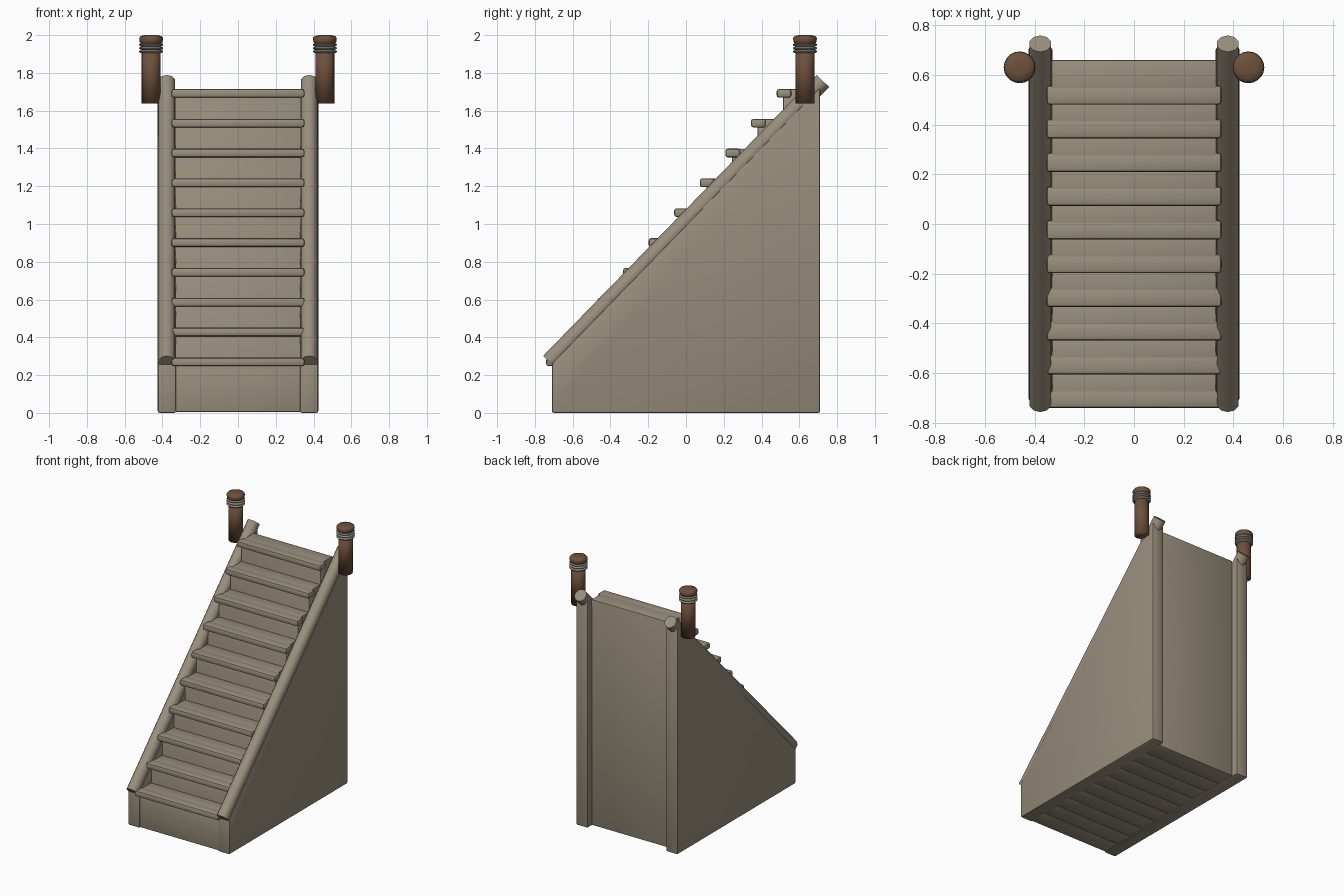
import bpy, bmesh, math
from mathutils import Vector

cube = bpy.data.objects.get("Cube")
if cube:
    bpy.data.objects.remove(cube, do_unlink=True)


def material(name, colour):
    m = bpy.data.materials.new(name)
    m.use_nodes = True
    m.diffuse_color = (*colour, 1)
    m.node_tree.nodes["Principled BSDF"].inputs["Base Color"].default_value = (*colour, 1)
    return m


STONE = material("weathered wood", (0.32, 0.275, 0.205))
BROWN = material("brown wood", (0.155, 0.08, 0.045))
ROPE = material("grey rope", (0.27, 0.255, 0.215))


def finish(name, bm, mat, bevel=0, angle=40):
    bmesh.ops.recalc_face_normals(bm, faces=bm.faces)
    if bevel:
        bmesh.ops.bevel(bm, geom=bm.edges[:], offset=bevel, segments=2,
                        affect='EDGES', profile=0.5)
    mesh = bpy.data.meshes.new(name)
    bm.to_mesh(mesh)
    bm.free()
    mesh.materials.append(mat)
    obj = bpy.data.objects.new(name, mesh)
    bpy.context.collection.objects.link(obj)
    bpy.ops.object.select_all(action='DESELECT')
    bpy.context.view_layer.objects.active = obj
    obj.select_set(True)
    if angle >= 180:
        bpy.ops.object.shade_smooth()
    else:
        bpy.ops.object.shade_smooth_by_angle(angle=math.radians(angle))
    return obj


def prism(name, profile, x0, x1, mat, bevel):
    """Extrude a (y, z) outline along x."""
    bm = bmesh.new()
    face = bm.faces.new([bm.verts.new((x0, y, z)) for y, z in profile])
    ext = bmesh.ops.extrude_face_region(bm, geom=[face])
    moved = [v for v in ext["geom"] if isinstance(v, bmesh.types.BMVert)]
    bmesh.ops.translate(bm, vec=(x1 - x0, 0, 0), verts=moved)
    return finish(name, bm, mat, bevel)


def box(name, half_x, y0, y1, z0, z1, mat, bevel):
    return prism(name, [(y0, z0), (y1, z0), (y1, z1), (y0, z1)], -half_x, half_x, mat, bevel)


def rod(name, start, end, radius, sides, mat):
    bm = bmesh.new()
    a, b = Vector(start), Vector(end)
    bmesh.ops.create_cone(bm, cap_ends=True, segments=sides, radius1=radius,
                          radius2=radius, depth=(b - a).length)
    turn = (b - a).to_track_quat('Z', 'Y').to_matrix()
    bmesh.ops.rotate(bm, cent=(0, 0, 0), matrix=turn, verts=bm.verts)
    bmesh.ops.translate(bm, vec=(a + b) / 2, verts=bm.verts)
    return finish(name, bm, mat, angle=50)


def lathe(name, profile, x, y, mat, angle, sides=20):
    """Spin (radius, z) points into a closed solid."""
    bm = bmesh.new()
    rings = [[bm.verts.new((x + r * math.cos(math.tau * i / sides),
                            y + r * math.sin(math.tau * i / sides), z))
              for i in range(sides)] for r, z in profile]
    for low, high in zip(rings, rings[1:]):
        for i in range(sides):
            j = (i + 1) % sides
            bm.faces.new((low[i], low[j], high[j], high[i]))
    bm.faces.new(rings[0][::-1])
    bm.faces.new(rings[-1])
    return finish(name, bm, mat, angle=angle)


# Side walls, sloping rails and posts
for side, s in (("left", 1), ("right", -1)):
    wall = [(-0.71, 0), (0.71, 0), (0.71, 1.725), (-0.71, 0.262)]
    prism(side + "_wall", wall, s * 0.328, s * 0.425, STONE, 0.01)
    rod(side + "_rail", (s * 0.377, -0.723, 0.27), (s * 0.377, 0.725, 1.757), 0.046, 10, STONE)

    px, py = s * 0.46, 0.63
    lathe(side + "_post", [(0.05, 1.637), (0.05, 1.96)], px, py, BROWN, 180)
    lathe(side + "_post_cap", [(0.048, 1.945), (0.061, 1.965), (0.063, 1.985),
                               (0.055, 1.995), (0.03, 2.0)], px, py, BROWN, 60)
    # Rope wound three times round the post
    for n in range(3):
        z = 1.913 + n * 0.018
        lathe(f"{side}_rope_{n + 1}", [(0.05, z - 0.009), (0.06, z - 0.006), (0.064, z),
                                       (0.06, z + 0.006), (0.05, z + 0.009)],
              px, py, ROPE, 60)

# Steps: a full-height block with a wider rounded nosing
STEPS = 10
for n in range(STEPS):
    front = -0.74 + n * 0.1355
    top = 0.292 + n * 0.158
    back = 0.66 if n == STEPS - 1 else front + 0.1705
    box(f"step_block_{n + 1}", 0.332, front + 0.035, back, 0.005, top, STONE, 0.006)
    box(f"step_nosing_{n + 1}", 0.352, front, front + 0.078, top - 0.045, top + 0.001, STONE, 0.013)
